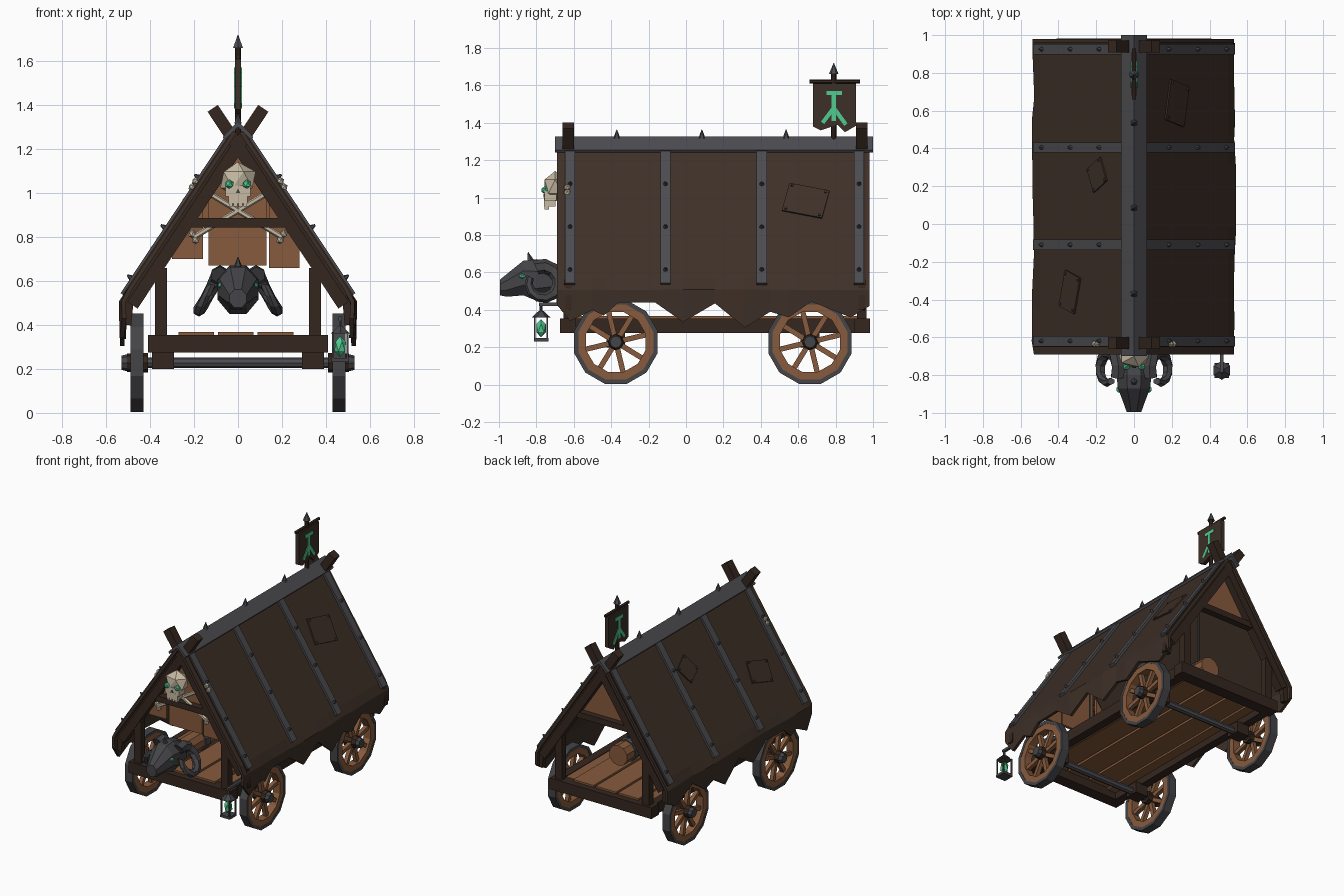
import bpy, bmesh, math, random
from mathutils import Vector, Matrix

random.seed(4)
old = bpy.data.objects.get("Cube")
if old:
    bpy.data.objects.remove(old, do_unlink=True)


def material(name, rgb):
    mat = bpy.data.materials.new(name)
    mat.use_nodes = True
    mat.diffuse_color = (*rgb, 1)
    mat.node_tree.nodes["Principled BSDF"].inputs["Base Color"].default_value = (*rgb, 1)
    return mat


hide = material("dark hide", (.047, .029, .02))
timber = material("dark timber", (.035, .02, .0135))
plank = material("warm plank", (.24, .103, .045))
iron = material("grey iron", (.072, .072, .082))
black_iron = material("black iron", (.058, .058, .064))
bone = material("pale bone", (.57, .49, .365))
glow = material("green glow", (.08, .6, .28))


def finish(name, bm, mat, matrix=None):
    bmesh.ops.recalc_face_normals(bm, faces=bm.faces)
    mesh = bpy.data.meshes.new(name)
    bm.to_mesh(mesh)
    bm.free()
    mesh.materials.append(mat)
    ob = bpy.data.objects.new(name, mesh)
    bpy.context.collection.objects.link(ob)
    if matrix:
        ob.matrix_world = matrix
    return ob


def box(name, centre, size, mat, frame=Matrix()):
    bm = bmesh.new()
    bmesh.ops.create_cube(bm, size=1, matrix=Matrix.Diagonal((*size, 1)))
    return finish(name, bm, mat, frame @ Matrix.Translation(centre))


def aim(a, b):
    a, b = Vector(a), Vector(b)
    turn = (b - a).to_track_quat("Z", "Y").to_matrix().to_4x4()
    return Matrix.Translation((a + b) / 2) @ turn, (b - a).length


def beam(name, a, b, width, depth, mat):
    frame, length = aim(a, b)
    return box(name, (0, 0, 0), (width, depth, length), mat, frame)


def rod(name, a, b, r1, r2, mat, sides=8):
    frame, length = aim(a, b)
    bm = bmesh.new()
    bmesh.ops.create_cone(bm, cap_ends=True, segments=sides, radius1=r1, radius2=r2, depth=length)
    return finish(name, bm, mat, frame)


def ball(name, centre, size, mat):
    bm = bmesh.new()
    bmesh.ops.create_icosphere(bm, subdivisions=1, radius=1, matrix=Matrix.Diagonal((*size, 1)))
    return finish(name, bm, mat, Matrix.Translation(centre))


def loft(name, rings, mat, closed=False):
    bm = bmesh.new()
    loops = [[bm.verts.new(p) for p in ring] for ring in rings]
    pairs = list(zip(loops, loops[1:] + loops[:1])) if closed else list(zip(loops, loops[1:]))
    for a, b in pairs:
        for i in range(len(a)):
            j = (i + 1) % len(a)
            bm.faces.new((a[i], a[j], b[j], b[i]))
    if not closed:
        bm.faces.new(loops[0])
        bm.faces.new(loops[-1])
    return finish(name, bm, mat)


def prism(name, points, axis, lo, hi, mat):
    if axis == "x":
        rings = [[(k, a, b) for a, b in points] for k in (lo, hi)]
    else:
        rings = [[(a, k, b) for a, b in points] for k in (lo, hi)]
    return loft(name, rings, mat)


def hoop(name, x, y, z, inner, outer, width, mat, sides=12):
    rings = []
    for i in range(sides):
        a = math.tau * (i + .5) / sides
        rings.append([(x + w * width / 2, y + r * math.cos(a), z + r * math.sin(a))
                      for r, w in ((inner, -1), (outer, -1), (outer, 1), (inner, 1))])
    return loft(name, rings, mat, closed=True)


def slope(side, y, down):
    # local y runs down the roof, local z points out of it
    v, n = Vector((side * .555, 0, -.832)), Vector((side * .832, 0, .555))
    turn = Matrix((v.cross(n), v, n)).transposed().to_4x4()
    return Matrix.Translation(Vector((0, y, 1.3)) + v * down) @ turn


FRONT, BACK = -.63, .94

# Hide roof with a ragged hem
hem = [(-.69, .43), (-.62, .34), (-.5, .4), (-.44, .37), (-.36, .44), (-.165, .44), (-.015, .335),
       (.155, .435), (.315, .305), (.45, .39), (.55, .36), (.67, .445), (.88, .36), (.98, .42)]
for side, label in ((1, "left"), (-1, "right")):
    bm = bmesh.new()
    grid = []
    for y, low in hem:
        wave = random.uniform(-.008, .008)
        rows = [(.015, 1.278), (.17, 1.045), (.33, .805), (.49, .565), (.525 + wave, .505), (.522 + wave, low)]
        grid.append([bm.verts.new((side * x, y, z)) for x, z in rows])
    for a, b in zip(grid, grid[1:]):
        for i in range(len(a) - 1):
            bm.faces.new((a[i], a[i + 1], b[i + 1], b[i]))
    roof = finish("roof_hide_" + label, bm, hide)
    solid = roof.modifiers.new("thickness", "SOLIDIFY")
    solid.thickness, solid.offset = .02, 0

    # Iron straps with studs
    for y in (-.62, -.11, .405, .925):
        box("roof_strap", (0, 0, .015), (.055, .87, .02), iron, slope(side, y, .49))
        for down in (.29, .565, .84):
            m = slope(side, y, down)
            rod("strap_stud", m @ Vector((0, 0, .02)), m @ Vector((0, 0, .045)), .015, .004, black_iron, 6)

# Sewn patches
for side, y, down, w, h, angle in ((1, .64, .39, .22, .18, -13), (-1, .26, .33, .14, .14, 27), (-1, -.36, .59, .2, .15, -17)):
    m = slope(side, y, down) @ Matrix.Rotation(math.radians(angle), 4, "Z")
    box("roof_patch", (0, 0, .013), (w, h, .012), hide, m)
    for i in (-1, 1):
        for j in (-1, 1):
            box("patch_nail", (i * w * .42, j * h * .42, .021), (.012, .012, .01), black_iron, m)

# Ridge cap and spikes
prism("ridge_cap", [(-.07, 1.255), (0, 1.326), (.07, 1.255), (.06, 1.242), (0, 1.3), (-.06, 1.242)],
      "y", -.7, 1, iron)
for y in (-.37, .085, .535):
    rod("ridge_spike", (0, y, 1.315), (0, y, 1.365), .02, .001, black_iron, 6)

# End frames: crossed rafters, edge boards, posts, tie beams
for y in (FRONT, BACK):
    for s in (-1, 1):
        beam("rafter", (s * .115, y, 1.385), (-s * .48, y, .49), .062, .056, timber)
        beam("edge_board", (s * .02, y, 1.252), (s * .505, y, .525), .042, .05, timber)
        beam("eave_board", (s * .497, y, .545), (s * .51, y, .4), .036, .05, timber)
        box("corner_post", (s * .35, y, .5), (.055, .05, .32), timber)
    box("tie_beam", (0, y, .865), (.42, .05, .042), timber)
    box("end_sill", (0, y, .315), (.82, .085, .08), timber)

# Gable boards
prism("gable_board_middle", [(-.135, .67), (.13, .67), (.13, 1.03), (0, 1.22), (-.135, 1.03)],
      "y", -.6, -.58, plank)
for name, a, b, low in (("right", -.3, -.16, .7), ("left", .28, .14, .66)):
    prism("gable_board_" + name, [(a, low), (b, low), (b, 1.21 - 1.5 * abs(b)), (a, 1.21 - 1.5 * abs(a))],
          "y", -.595, -.575, plank)
prism("back_gable", [(-.22, .86), (.22, .86), (0, 1.2)], "y", .9, .92, plank)

# Wagon bed
for s in (-1, 1):
    box("side_rail", (s * .365, .155, .315), (.06, 1.56, .08), timber)
    box("edge_plank", (s * .3, .155, .337), (.07, 1.56, .028), plank)
for x in (-.19, -.01, .17):
    box("deck_plank", (x, .155, .352), (.163, 1.56, .032), plank)

# Wheels and axles
HUB = .228
for y in (-.375, .663):
    rod("axle", (-.5, y, HUB), (.5, y, HUB), .024, .024, iron)
    for s in (-1, 1):
        x = s * .46
        box("axle_bracket", (s * .34, y, .24), (.1, .1, .08), timber)
        hoop("wheel_tyre", x, y, HUB, .208, .231, .06, black_iron)
        hoop("wheel_rim", x, y, HUB, .165, .212, .056, plank)
        rod("wheel_hub", (s * .41, y, HUB), (s * .505, y, HUB), .045, .042, timber)
        rod("hub_cap", (s * .5, y, HUB), (s * .53, y, HUB), .04, .032, black_iron)
        for i in range(8):
            a = math.tau * (i + .3) / 8
            tip = (x, y + .175 * math.cos(a), HUB + .175 * math.sin(a))
            beam("wheel_spoke", (x, y, HUB), tip, .028, .028, plank)

# Hanging battering log
LOG = .55
rod("ram_log", (0, -.74, LOG), (0, .78, LOG), .074, .074, plank, 10)
for y in (-.45, .66):
    rod("log_band", (0, y - .03, LOG), (0, y + .03, LOG), .081, .081, iron, 10)
    rod("log_rope", (0, y, .62), (0, y, 1.25), .007, .007, black_iron, 6)

# Horned iron head
rings = []
for y, z, rx, rz in ((-.7, .56, .085, .09), (-.8, .56, .1, .12), (-.87, .57, .092, .1),
                     (-.96, .53, .055, .065), (-.995, .52, .042, .045)):
    rings.append([(rx * math.cos(a), y, z + rz * math.sin(a))
                  for a in (math.tau * (i + .5) / 8 for i in range(8))])
loft("ram_head", rings, black_iron)
rod("brow_spike", (0, -.83, .65), (0, -.845, .71), .025, .001, black_iron, 5)
for s in (-1, 1):
    ball("ram_eye", (s * .08, -.875, .58), (.015, .02, .014), glow)
    path = []
    for i in range(11):
        t = i / 10
        a = math.radians(115 - 320 * t)
        r = .042 - .022 * t
        # the coil leans outward toward its bottom
        c = Vector((s * (.125 - .045 * math.sin(a) + .015 * t), -.765, .545))
        spin, lean = Vector((0, math.cos(a), math.sin(a))), Vector((s, 0, 0))
        mid = c + spin * (.09 - .015 * t)
        path.append([mid + r * (spin * math.cos(b) + lean * math.sin(b))
                     for b in (math.tau * k / 6 for k in range(6))])
    loft("ram_horn", path, black_iron)

# Skull and crossed bones
ball("skull_cranium", (0, -.7, 1.06), (.09, .066, .082), bone)
box("skull_cheeks", (0, -.725, 1.01), (.115, .065, .05), bone)
box("skull_jaw", (0, -.728, .975), (.085, .06, .045), bone)
prism("skull_nose", [(-.01, 1), (.01, 1), (0, 1.02)], "y", -.762, -.757, black_iron)
for i in range(4):
    box("skull_tooth", (-.033 + i * .022, -.745, .95), (.017, .025, .025), bone)
for s in (-1, 1):
    ball("skull_eye", (s * .04, -.755, 1.04), (.022, .02, .021), glow)
    a, b = Vector((-s * .2, -.635, .8)), Vector((s * .2, -.635, 1.04))
    rod("cross_bone", a, b, .013, .013, bone, 6)
    side = Vector((-.5 * s, 0, .86)) * .016
    for end in (a, b):
        for k in (-1, 1):
            ball("bone_knob", end + side * k, (.019, .019, .019), bone)

# Lantern on its hook
LX, LY = .465, -.775
beam("lantern_arm", (LX, -.62, .43), (LX, LY - .01, .43), .018, .018, iron)
rod("lantern_link", (LX, LY, .43), (LX, LY, .38), .007, .007, iron, 6)
rod("lantern_cap", (LX, LY, .36), (LX, LY, .395), .05, .012, black_iron, 6)
box("lantern_base", (LX, LY, .24), (.078, .078, .018), black_iron)
ball("lantern_crystal", (LX, LY, .302), (.03, .03, .048), glow)
for i in (-1, 1):
    for j in (-1, 1):
        box("lantern_bar", (LX + i * .033, LY + j * .033, .305), (.009, .009, .12), black_iron)

# Banner with painted rune
PY = .79
rod("banner_pole", (0, PY, 1.25), (0, PY, 1.67), .014, .014, timber)
rod("banner_tip", (0, PY, 1.66), (0, PY, 1.72), .026, .001, iron, 6)
rod("banner_bar", (0, .66, 1.62), (0, .93, 1.62), .011, .011, timber, 6)
prism("banner_cloth", [(.68, 1.61), (.91, 1.61), (.91, 1.385), (.85, 1.35), (.81, 1.39), (.72, 1.36), (.68, 1.38)],
      "x", -.014, .014, hide)
strokes = [((PY, 1.41), (PY, 1.56)), ((.75, 1.56), (.835, 1.56)), ((PY, 1.48), (.73, 1.4)), ((PY, 1.48), (.855, 1.39))]
for s in (-1, 1):
    for a, b in strokes:
        run = Vector((0, b[0] - a[0], b[1] - a[1])).normalized()
        across = Vector((0, -run.z, run.y)) * .011
        ends = [Vector((0, *p)) + across * k for p, k in ((a, 1), (b, 1), (b, -1), (a, -1))]
        prism("banner_rune", [(v.y, v.z) for v in ends], "x", s * .013, s * .018, glow)
